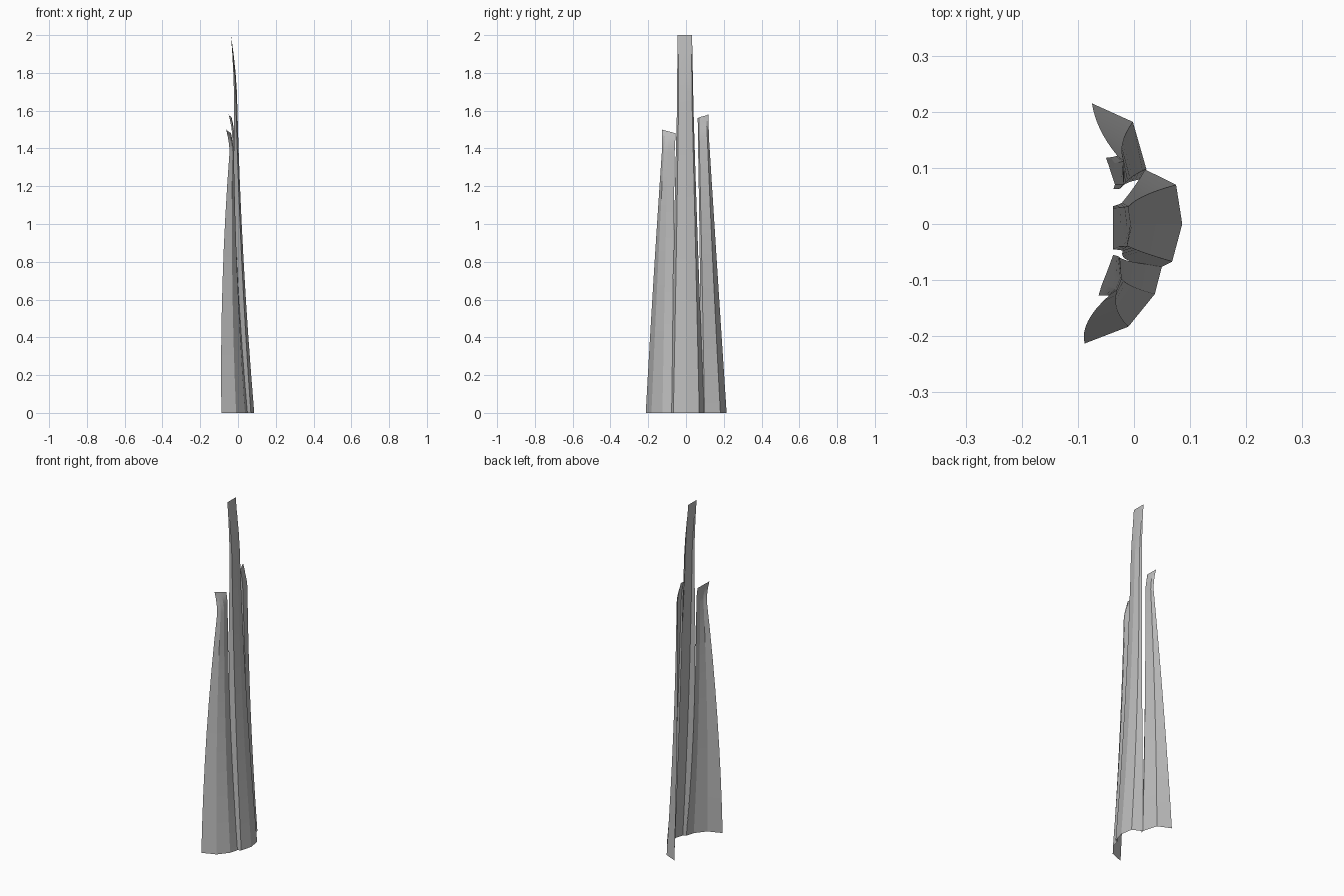
import bpy, bmesh, math

cube = bpy.data.objects.get("Cube")
if cube:
    bpy.data.objects.remove(cube, do_unlink=True)

stone = bpy.data.materials.new("plain_grey")
stone.use_nodes = True
GREY = (0.5, 0.5, 0.5, 1)
stone.diffuse_color = GREY
stone.node_tree.nodes["Principled BSDF"].inputs["Base Color"].default_value = GREY


def blend(a, b, c, t):
    """Curve passing through a, b and c at t = 0, 0.5 and 1."""
    return a * (2*t - 1) * (t - 1) + 4 * b * t * (1 - t) + c * t * (2*t - 1)


def blade(name, neck_z, tip_z, base, middle, neck, tip, rows=8, curl_rows=4):
    """Open folded sheet that tapers upward and curls over at its tip."""
    bm = bmesh.new()
    grid = []
    for i in range(rows + 1):
        t = i / rows
        grid.append([bm.verts.new((blend(a[0], b[0], c[0], t),
                                   blend(a[1], b[1], c[1], t), neck_z * t))
                     for a, b, c in zip(base, middle, neck)])
    for i in range(1, curl_rows + 1):
        t = i / curl_rows
        grid.append([bm.verts.new((n[0] + (p[0] - n[0]) * t**1.8,
                                   n[1] + (p[1] - n[1]) * t,
                                   neck_z + (z - neck_z) * t))
                     for n, p, z in zip(neck, tip, tip_z)])
    for low, high in zip(grid, grid[1:]):
        for j in range(len(low) - 1):
            bm.faces.new((low[j], low[j + 1], high[j + 1], high[j]))
    # Turn the faces toward the convex (+x) side
    bm.normal_update()
    if sum(f.normal.x * f.calc_area() for f in bm.faces) < 0:
        bmesh.ops.reverse_faces(bm, faces=bm.faces[:])
    mesh = bpy.data.meshes.new(name)
    bm.to_mesh(mesh)
    bm.free()
    mesh.materials.append(stone)
    obj = bpy.data.objects.new(name, mesh)
    bpy.context.collection.objects.link(obj)
    bpy.ops.object.select_all(action='DESELECT')
    obj.select_set(True)
    bpy.context.view_layer.objects.active = obj
    bpy.ops.object.shade_smooth_by_angle(angle=math.radians(12))


# Tall middle blade
blade("centre_blade", 1.6, [2] * 5,
      [(.02, .097), (.075, .07), (.086, 0), (.068, -.067), (.05, -.076)],
      [(0, .066), (.022, .052), (.03, 0), (.02, -.052), (-.008, -.066)],
      [(-.02, .04), (-.008, .033), (-.003, 0), (-.01, -.04), (-.02, -.048)],
      [(-.037, .032), (-.037, .028), (-.037, 0), (-.037, -.04), (-.037, -.045)])

# Shorter blade on the front side
blade("front_blade", 1.38, [1.5, 1.495, 1.49, 1.48],
      [(-.088, -.213), (-.01, -.183), (.037, -.125), (.05, -.075)],
      [(-.082, -.173), (-.03, -.152), (-.002, -.112), (0, -.068)],
      [(-.045, -.128), (-.03, -.118), (-.022, -.098), (-.025, -.06)],
      [(-.063, -.127), (-.058, -.11), (-.05, -.09), (-.037, -.055)])

# Shorter blade on the back side
blade("back_blade", 1.45, [1.58, 1.575, 1.565, 1.56],
      [(-.075, .215), (-.002, .182), (.022, .098), (.016, .08)],
      [(-.06, .168), (-.02, .145), (-.002, .085), (-.01, .074)],
      [(-.03, .122), (-.018, .113), (-.018, .07), (-.025, .063)],
      [(-.05, .118), (-.046, .107), (-.034, .07), (-.037, .062)])
